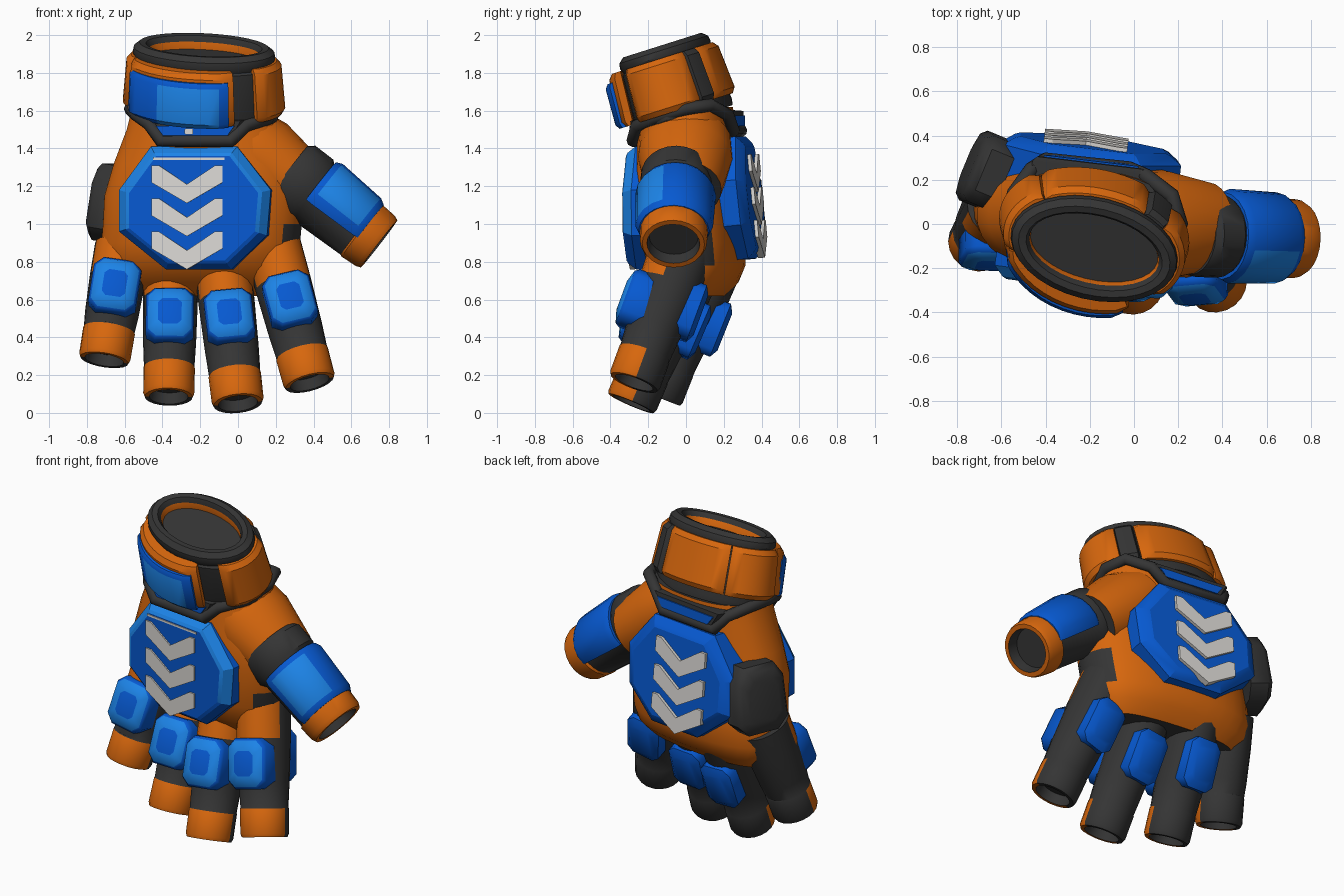
import bpy, bmesh, math
from mathutils import Vector

if "Cube" in bpy.data.objects:
    bpy.data.objects.remove(bpy.data.objects["Cube"])

ORANGE, BLACK, BLUE, SKY, WHITE = range(5)
MATS = []
for name, col in (("orange", (0.68, 0.135, 0.004)), ("charcoal", (0.035, 0.035, 0.035)),
                  ("blue", (0.002, 0.1, 0.64)), ("light blue", (0.012, 0.235, 0.82)),
                  ("off white", (0.72, 0.7, 0.67))):
    m = bpy.data.materials.new(name)
    m.diffuse_color = (*col, 1)
    m.use_nodes = True
    m.node_tree.nodes["Principled BSDF"].inputs["Base Color"].default_value = m.diffuse_color
    MATS.append(m)


def finish(name, bm, angle=35):
    bmesh.ops.recalc_face_normals(bm, faces=bm.faces)
    me = bpy.data.meshes.new(name)
    bm.to_mesh(me)
    bm.free()
    for m in MATS:
        me.materials.append(m)
    ob = bpy.data.objects.new(name, me)
    bpy.context.collection.objects.link(ob)
    bpy.ops.object.select_all(action='DESELECT')
    ob.select_set(True)
    bpy.context.view_layer.objects.active = ob
    bpy.ops.object.shade_smooth_by_angle(angle=math.radians(angle))
    return ob


def frame(d, hint):
    d = Vector(d).normalized()
    u = Vector(hint)
    u = (u - d * u.dot(d)).normalized()
    return d, u, d.cross(u)


def tube(name, origin, d, hint, rings, rule, n=24, power=1.0):
    """Closed loft; rings are (distance, radius u, radius v, shift u, shift v)."""
    d, u, v = frame(d, hint)
    bm = bmesh.new()
    loops = []
    for r in rings:
        t, ru, rv, su, sv = (*r, 0, 0)[:5]
        loop = []
        for k in range(n):
            a = 2 * math.pi * k / n
            c, s = (math.copysign(abs(q) ** power, q) for q in (math.cos(a), math.sin(a)))
            loop.append(bm.verts.new(Vector(origin) + d * t + u * (su + ru * c) + v * (sv + rv * s)))
        loops.append(loop)
    for i in range(len(loops) - 1):
        for k in range(n):
            j = (k + 1) % n
            f = bm.faces.new((loops[i][k], loops[i][j], loops[i + 1][j], loops[i + 1][k]))
            f.material_index = rule(i, 360 * (k + .5) / n, f.calc_center_median())
    for loop in (loops[0], loops[-1]):
        bm.faces.new(loop).material_index = BLACK
    return finish(name, bm)


def shell(name, origin, d, hint, rings, a0, a1, thick, rule, n=12):
    """Arc-shaped padded strap with chamfered borders; rings are (distance, ru, rv)."""
    d, u, v = frame(d, hint)
    bm = bmesh.new()
    (t0, u0, v0), (t1, u1, v1) = rings
    prof = [(0, -.03), (0, thick * .5), (.1, thick), (.9, thick), (1, thick * .5), (1, -.03)]
    rows = []
    for k in range(n + 1):
        a = math.radians(a0 + (a1 - a0) * k / n)
        e = .55 if k in (0, n) else 1
        rows.append([bm.verts.new(Vector(origin) + d * (t0 + (t1 - t0) * s)
                                  + u * (u0 + (u1 - u0) * s + h * e) * math.cos(a)
                                  + v * (v0 + (v1 - v0) * s + h * e) * math.sin(a)) for s, h in prof])
    for k in range(n):
        for i in range(6):
            j = (i + 1) % 6
            f = bm.faces.new((rows[k][i], rows[k][j], rows[k + 1][j], rows[k + 1][i]))
            f.material_index = rule(i, (k + .5) / n)
    for k in (0, n):
        bm.faces.new(rows[k]).material_index = rule(0, k / n)
    return finish(name, bm)


def pad(name, pts, levels, origin, x, nrm, mats, angle=35, low=None):
    """Outline raised along nrm; mats colour each band then the top; bands below z = low are plain blue."""
    nrm, x, z = frame(nrm, x)
    bm = bmesh.new()
    cx = sum(p[0] for p in pts) / len(pts)
    cz = sum(p[1] for p in pts) / len(pts)
    if z.z < 0:
        z = -z
    loops = [[bm.verts.new(Vector(origin) + x * (cx + (a - cx) * s) + z * (cz + (b - cz) * s) + nrm * h)
              for a, b in pts] for h, s in levels]
    n = len(pts)
    for i in range(len(loops) - 1):
        for k in range(n):
            j = (k + 1) % n
            f = bm.faces.new((loops[i][k], loops[i][j], loops[i + 1][j], loops[i + 1][k]))
            f.material_index = BLUE if low and f.calc_center_median().z < low else mats[i]
    bm.faces.new(loops[0]).material_index = mats[0]
    bm.faces.new(loops[-1]).material_index = mats[-1]
    return finish(name, bm, angle)


def rounded(w, h, c):
    return [(w - c, h), (w, h - c), (w, c - h), (w - c, -h), (c - w, -h), (-w, c - h), (-w, h - c), (c - w, h)]


# Palm body and thumb mound
def palm_rule(i, a, p):
    return BLACK if p.x > .2 and .75 < p.z < 1.05 and -.2 < p.y < .14 else ORANGE


tube("palm", (0, 0, 0), (0, 0, 1), (.99, -.12, 0),
     [(.62, .40, .10, -.21, .07), (.69, .48, .18, -.21, .06), (.78, .52, .25, -.21, .03),
      (.90, .53, .27, -.2, .01), (1.0, .53, .27, -.19, -.0), (1.15, .53, .27, -.18, -.02),
      (1.32, .49, .26, -.17, -.02), (1.5, .41, .25, -.18, -.02), (1.62, .38, .24, -.18, -.02)],
     palm_rule, 32, .85)
TD = (.79, -.03, -.61)
tube("thumb_mound", (.0, 0, 1.44), TD, (0, 1, 0), [(0, .24, .21), (.15, .25, .23), (.42, .2, .19)],
     lambda i, a, p: ORANGE)

# Thumb: base band, open tip, padded sleeve
tube("thumb", (.30, -.05, 1.24), TD, (0, 1, 0),
     [(-.05, .18, .18), (-.02, .19, .205), (.1, .19, .205), (.13, .175, .18), (.44, .165, .17),
      (.45, .18, .175), (.54, .178, .168), (.565, .165, .158), (.565, .14, .13), (.5, .13, .12)],
     lambda i, a, p: ORANGE if 4 <= i <= 7 else BLACK)
shell("thumb_pad", (.30, -.05, 1.24), TD, (0, 1, 0), [(.12, .18, .185), (.46, .17, .16)], -15, 195, .035,
      lambda i, s: SKY if i == 2 and .55 < s < .95 else BLUE)

# Fingers with open cuffs, front pads and back pads
FINGERS = [("little", (-.61, .10, .88), (-.708, -.09, .28), .137, .43, True),
           ("ring", (-.355, .135, .80), (-.367, -.15, .085), .135, .475, False),
           ("middle", (-.085, .03, .80), (.0, -.29, .05), .138, .465, False),
           ("index", (.185, -.01, .88), (.38, -.275, .16), .14, .465, False)]
for name, base, tip, r, mid, outer in FINGERS:
    base, tip = Vector(base), Vector(tip)
    d = tip - base
    L = d.length

    def finger_rule(i, a, p):
        if i in (4, 5, 6):
            return ORANGE if math.sin(math.radians(a)) > .05 else BLACK
        return ORANGE if i == 0 and 20 < a < 160 else BLACK

    tube(name + "_finger", base, d, (1, 0, 0),
         [(0, r * 1.08, r * 1.25), (.28 * L, r * 1.08, r * 1.2), (.6 * L, r * 1.04, r * 1.06),
          (L - .17, r * .99, r * .98), (L - .165, r * 1.01, r),
          (L - .02, r, r), (L, r * .94, r * .94), (L, r * .76, r * .76), (L - .06, r * .7, r * .7)],
         finger_rule, 20)
    d, u, v = frame(d, (1, 0, 0))
    pad(name + "_front_pad", rounded(.125, .145, .045), [(-.08, 1), (.025, 1.02), (.05, .92), (.07, .5)],
        base + d * L * mid + v * (r * 1.08), u, v, [BLUE, BLUE, SKY, BLUE], 50)
    if not outer:
        pad(name + "_back_pad", rounded(.105, .15, .04), [(-.06, 1), (.03, 1), (.055, .7)],
            base + d * L * (mid - .06) - v * (r * 1.1), u, -v, [BLUE] * 3, 50)

# Big armour plates and chevrons on both sides
PLATE = [(-.46, 1.41), (0, 1.41), (.18, 1.18), (.16, .94), (-.03, .76), (-.38, .76), (-.63, .96), (-.63, 1.18)]
CHEV = [(-.45, 1.31), (-.41, 1.31), (-.26, 1.21), (-.11, 1.31), (-.07, 1.31), (-.07, 1.22), (-.26, 1.11), (-.45, 1.22)]
TRAP = [(-.49, 1.55), (.04, 1.55), (-.03, 1.43), (-.42, 1.43)]
SIDES = [("front", (-.13, -1, 0), (1, -.13, 0), [(.13, 1), (.27, 1), (.315, .9), (.325, .85)], .325, .008, 0,
          [BLUE, SKY, SKY, BLUE]),
         ("back", (.12, 1, .1), (1, -.12, 0), [(.26, 1), (.405, 1), (.44, .88), (.45, .82)], .45, .018, .11,
          [BLUE] * 4)]
for side, nrm, x, levels, h, rise, lift, mats in SIDES:
    # Keep the outlines centred while the plates lean
    o = Vector((.03, 0, 0) if side == "front" else (.0, 0, .02))
    pad(side + "_plate", PLATE, levels, o, x, nrm, mats, 20, 1.0)
    for k in range(3):
        pad(f"{side}_chevron_{k + 1}", [(a, b - .175 * k) for a, b in CHEV],
            [(h - .02, 1), (h + rise, 1)], o, x, nrm, [WHITE, WHITE], 20)
    # Wrist frame with its inlay
    pad(side + "_wrist_frame", TRAP, [(.15 + lift, 1), (.275 + lift, 1), (.295 + lift, .93)], o, x, nrm, [BLACK] * 3)
    pad(side + "_wrist_inlay", [(-.44, 1.52), (-.01, 1.52), (-.05, 1.465), (-.40, 1.465)],
        [(.28 + lift, 1), (.303 + lift, 1)], o, x, nrm, [BLUE] * 2)
pad("plate_trim", [(-.44, 1.352), (-.06, 1.352), (-.06, 1.34), (-.44, 1.34)], [(.3, 1), (.33, 1)],
    (.03, 0, 0), (1, -.13, 0), (-.13, -1, 0), [WHITE] * 2)
pad("wrist_tag", rounded(.022, .015, .004), [(.22, 1), (.282, 1)], (-.26, 0, 1.49), (1, 0, 0), (0, -1, 0), [WHITE] * 2)

# Rounded black guard on the outer edge of the hand
pad("side_guard", [(-.10, .21), (.10, .21), (.16, .12), (.17, -.13), (.1, -.2), (-.1, -.2), (-.17, -.13), (-.16, .12)],
    [(-.09, 1), (.02, 1), (.05, .85), (.06, .6)],
    (-.69, .25, 1.11), (.38, .92, 0), (-.92, .38, .15), [BLACK] * 4, 45)

# Wrist cuff, rim and straps
CO, CD, CH = (-.18, -.01, 1.58), (0, -.3, .95), (.966, -.259, 0)
tube("cuff", CO, CD, CH,
     [(-.03, .38, .25), (.0, .40, .255), (.29, .385, .24), (.30, .37, .23), (.33, .385, .24),
      (.36, .38, .235), (.385, .35, .205), (.38, .315, .175), (.35, .30, .16), (.31, .295, .155)],
     lambda i, a, p: ORANGE if i == 8 else BLACK, 32)
for name, a0, a1, grow, mat in (("right_strap", -37, 42, 0, ORANGE), ("back_strap", 62, 135, -.01, ORANGE),
                                ("left_strap", 137, 205, 0, ORANGE), ("front_strap", 203, 304, .035, ORANGE),
                                ("strap_loop", 43, 61, -.01, BLACK)):
    shell(name, CO, CD, CH, [(.03, .395, .255 + grow), (.32, .37, .235 + grow)], a0, a1, .045,
          lambda i, s: mat)
shell("strap_plate", CO, CD, CH, [(.03, .405, .325), (.275, .395, .315)], 208, 300, .035,
      lambda i, s: SKY if i in (1, 2) and .42 < s < .9 else BLUE)

# Wrist piping that dips at the front and back
PIPE = [(-.57, 0, 1.61), (-.54, -.13, 1.58), (-.47, -.22, 1.53), (-.41, -.24, 1.44), (-.04, -.28, 1.44),
        (.04, -.26, 1.52), (.16, -.16, 1.56), (.21, 0, 1.61), (.17, .13, 1.63), (.05, .22, 1.58),
        (-.02, .25, 1.49), (-.40, .29, 1.49), (-.46, .25, 1.57), (-.54, .14, 1.61)]
cu = bpy.data.curves.new("wrist_piping", 'CURVE')
cu.dimensions = '3D'
cu.bevel_depth = .035
cu.bevel_resolution = 2
sp = cu.splines.new('POLY')
sp.points.add(len(PIPE) - 1)
for p, co in zip(sp.points, PIPE):
    p.co = (*co, 1)
sp.use_cyclic_u = True
cu.materials.append(MATS[BLACK])
bpy.context.collection.objects.link(bpy.data.objects.new("wrist_piping", cu))
